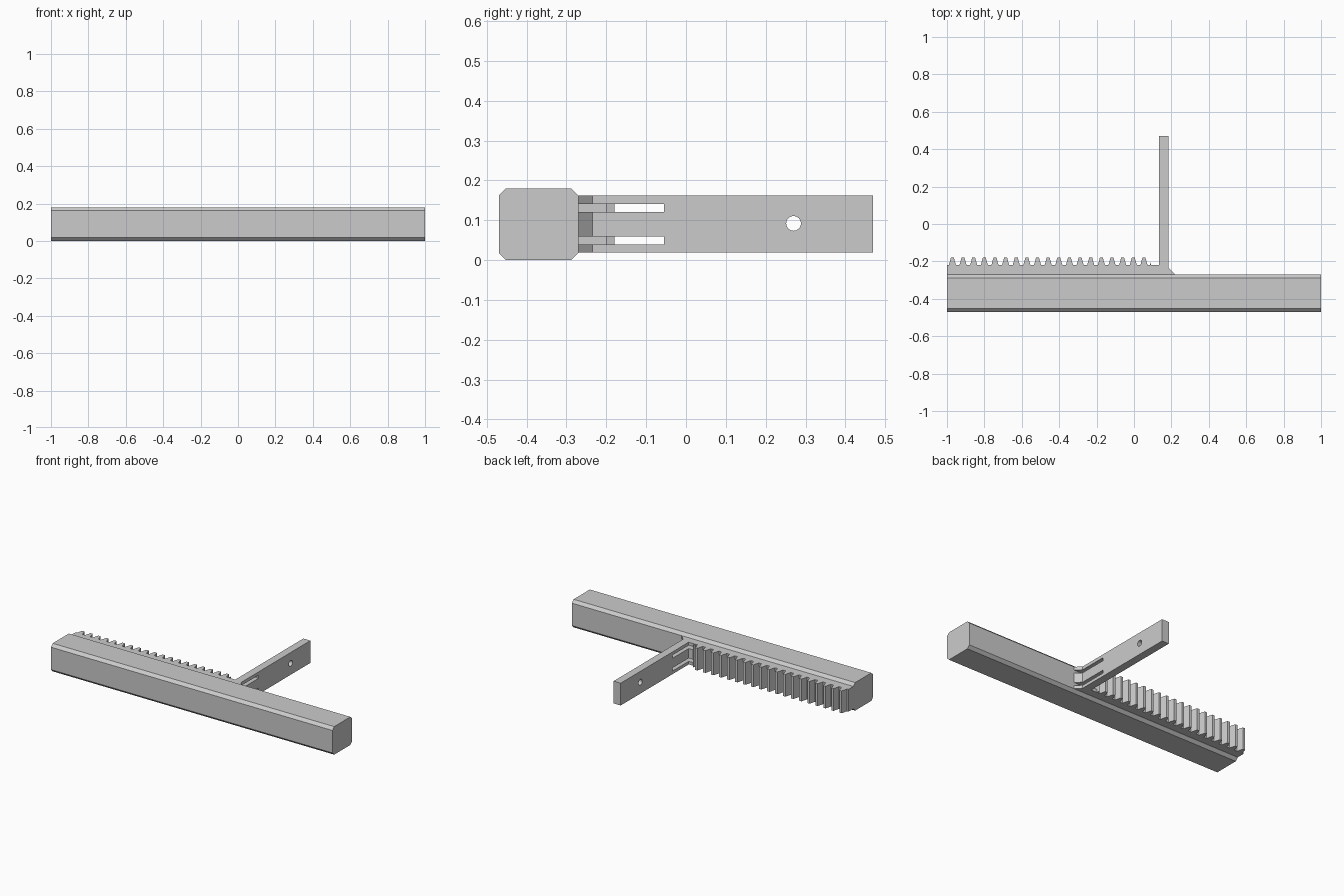
import bpy, bmesh
from math import radians
from mathutils import Matrix

default = bpy.data.objects.get("Cube")
if default:
    bpy.data.objects.remove(default)

grey = bpy.data.materials.new("plain grey")
grey.use_nodes = True
colour = (0.6, 0.6, 0.6, 1)
grey.diffuse_color = colour
grey.node_tree.nodes["Principled BSDF"].inputs["Base Color"].default_value = colour


def finish(name, bm):
    bmesh.ops.recalc_face_normals(bm, faces=bm.faces)
    mesh = bpy.data.meshes.new(name)
    bm.to_mesh(mesh)
    bm.free()
    mesh.materials.append(grey)
    obj = bpy.data.objects.new(name, mesh)
    bpy.context.collection.objects.link(obj)
    return obj


def prism(name, points, depth):
    """Close an outline and extrude it along the depth vector."""
    bm = bmesh.new()
    face = bm.faces.new([bm.verts.new(p) for p in points])
    new = bmesh.ops.extrude_face_region(bm, geom=[face])["geom"]
    bmesh.ops.translate(bm, vec=depth, verts=[v for v in new if isinstance(v, bmesh.types.BMVert)])
    return finish(name, bm)


def box(name, lo, hi):
    x0, y0, z0 = lo
    x1, y1, z1 = hi
    return prism(name, [(x0, y0, z0), (x1, y0, z0), (x1, y1, z0), (x0, y1, z0)], (0, 0, z1 - z0))


# Guide bar with chamfered long edges
front, back, top, c = -0.47, -0.27, 0.18, 0.018
section = [(front + c, 0), (back - c, 0), (back, c), (back, top - c),
           (back - c, top), (front + c, top), (front, top - c), (front, c)]
prism("guide_bar", [(-1, y, z) for y, z in section], (2, 0, 0))

# Toothed rack, arm and corner gusset share one outline
root, tip = -0.22, -0.18
arm_x0, arm_x1 = 0.135, 0.185
pitch, first, count = 0.0569, -0.971, 19
outline = [(-1, back), (-1, root)]
for i in range(count):
    x = first + i * pitch
    outline += [(x - 0.019, root), (x - 0.008, tip), (x + 0.008, tip), (x + 0.019, root)]
# Cut-off start of a further tooth
stub = 0.091
outline += [(stub - 0.006, root), (stub, -0.2), (stub, root)]
outline += [(arm_x0, root), (arm_x0, 0.47), (arm_x1, 0.47), (arm_x1, -0.235), (arm_x1 + 0.035, back)]
rack = prism("rack_and_arm", [(x, y, c + 0.001) for x, y in outline], (0, 0, top - 2 * c - 0.001))

# Two flexure slots and a pin hole through the arm
cutters = [box("slot_cutter", (stub, back - 0.02, z), (0.3, -0.055, z + 0.02)) for z in (0.039, 0.121)]
bm = bmesh.new()
bmesh.ops.create_cone(bm, cap_ends=True, segments=32, radius1=0.0185, radius2=0.0185, depth=0.2,
                      matrix=Matrix.Translation((0.16, 0.27, 0.092)) @ Matrix.Rotation(radians(90), 4, "Y"))
cutters.append(finish("pin_hole_cutter", bm))
for cutter in cutters:
    cutter.hide_render = True
    cutter.hide_viewport = True
    mod = rack.modifiers.new(cutter.name, "BOOLEAN")
    mod.operation = "DIFFERENCE"
    mod.solver = "EXACT"
    mod.object = cutter
